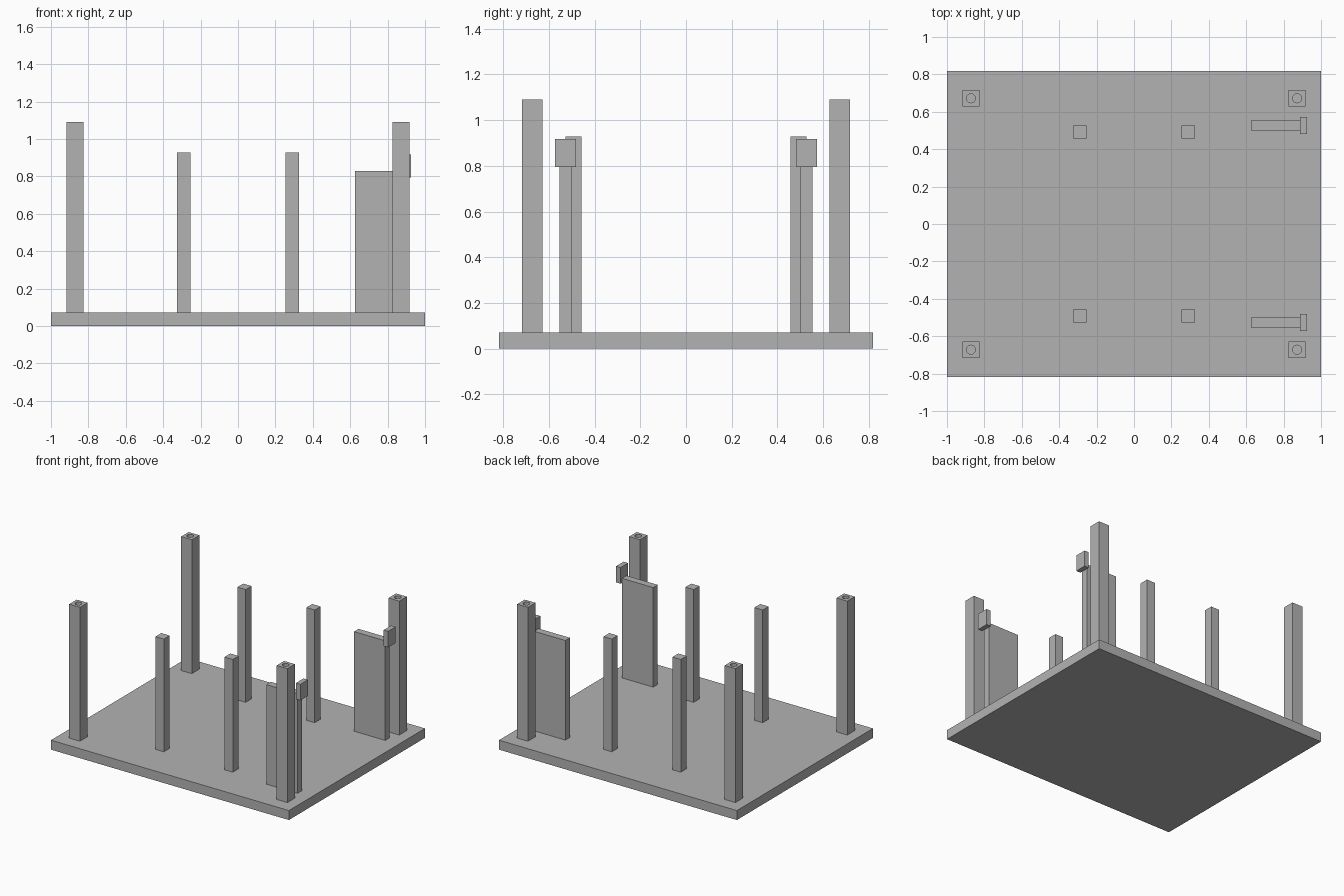
import bpy, math

if "Cube" in bpy.data.objects:
    bpy.data.objects.remove(bpy.data.objects["Cube"])

grey = bpy.data.materials.new("plain grey")
grey.diffuse_color = (0.45, 0.45, 0.45, 1)
grey.use_nodes = True
grey.node_tree.nodes["Principled BSDF"].inputs["Base Color"].default_value = grey.diffuse_color

BASE_TOP = 0.072


def box(name, x0, x1, y0, y1, z0, z1):
    """Axis-aligned box from its limits."""
    bpy.ops.mesh.primitive_cube_add(
        size=1, location=((x0 + x1) / 2, (y0 + y1) / 2, (z0 + z1) / 2))
    ob = bpy.context.object
    ob.name = name
    ob.scale = (x1 - x0, abs(y1 - y0), z1 - z0)
    bpy.ops.object.transform_apply(location=False, rotation=False, scale=True)
    ob.data.materials.append(grey)
    return ob


def post(name, x, y, half, top):
    return box(name, x - half, x + half, y - half, y + half, BASE_TOP, top)


def drill(ob, x, y, top, radius, depth):
    """Blind round hole in the top of a post."""
    bpy.ops.mesh.primitive_cylinder_add(
        vertices=32, radius=radius, depth=depth * 2, location=(x, y, top))
    cutter = bpy.context.object
    cutter.name = ob.name + "_hole_cutter"
    cutter.data.materials.append(grey)
    cutter.hide_render = True
    cutter.hide_set(True)
    mod = ob.modifiers.new("hole", 'BOOLEAN')
    mod.operation = 'DIFFERENCE'
    mod.solver = 'EXACT'
    mod.object = cutter


# Base plate
box("base_plate", -1, 1, -0.817, 0.817, 0, BASE_TOP)

for sy, side in ((-1, "front"), (1, "back")):
    for sx, hand in ((-1, "left"), (1, "right")):
        # Tall corner posts with a screw hole in the top
        x, y = sx * 0.872, sy * 0.672
        tall = post(f"corner_post_{side}_{hand}", x, y, 0.045, 1.09)
        drill(tall, x, y, 1.09, 0.024, 0.11)
        # Short inner posts
        post(f"inner_post_{side}_{hand}", sx * 0.29, sy * 0.492, 0.035, 0.929)

    # Upright fin with a catch block on its outer end
    box(f"fin_{side}", 0.626, 0.888, sy * 0.527 - 0.027, sy * 0.527 + 0.027,
        BASE_TOP, 0.829)
    box(f"catch_{side}", 0.888, 0.925, sy * 0.527 - 0.045, sy * 0.527 + 0.045,
        0.795, 0.918)
